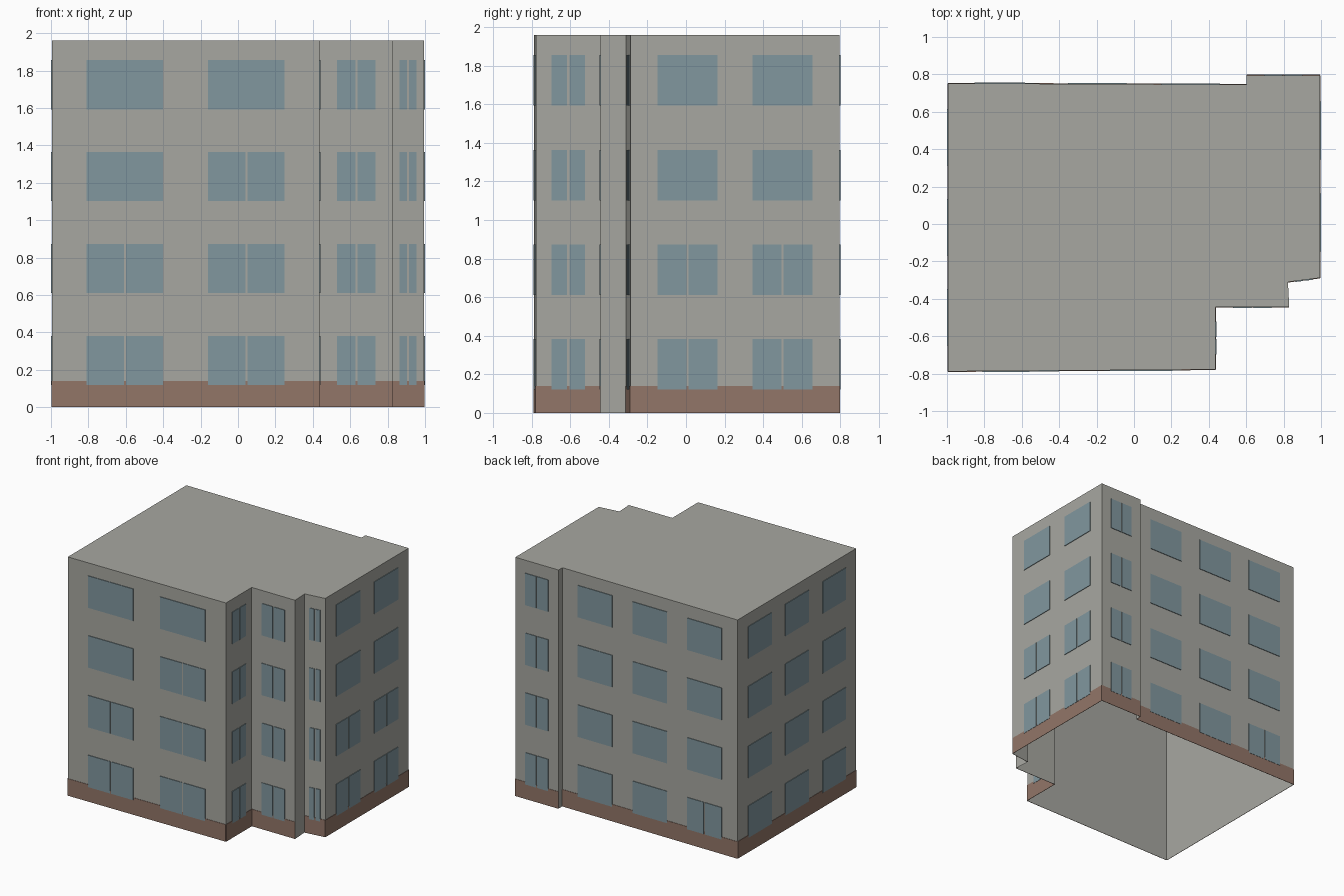
import bpy
import bmesh
from mathutils import Vector

cube = bpy.data.objects.get("Cube")
if cube:
    bpy.data.objects.remove(cube, do_unlink=True)

HEIGHT = 1.96
FLOORS = 4
FLOOR_STEP = 0.491
FIRST_WINDOW_Z = 0.12
WINDOW_HEIGHT = 0.262
MULLION = 0.011


def material(name, rgb):
    mat = bpy.data.materials.new(name)
    mat.use_nodes = True
    colour = (*rgb, 1.0)
    mat.diffuse_color = colour
    mat.node_tree.nodes["Principled BSDF"].inputs["Base Color"].default_value = colour
    return mat


concrete = material("warm grey concrete", (0.39, 0.39, 0.355))
brick = material("brown plinth", (0.29, 0.18, 0.138))
glass = material("blue grey glass", (0.22, 0.31, 0.345))


def finish(name, bm, mat):
    mesh = bpy.data.meshes.new(name)
    bm.to_mesh(mesh)
    bm.free()
    mesh.materials.append(mat)
    obj = bpy.data.objects.new(name, mesh)
    bpy.context.collection.objects.link(obj)
    return obj


def add_plate(bm, start, along, out, u0, u1, z0, z1, depth):
    """Thin box standing on a wall, between two distances along it."""
    rings = []
    for d in (0, depth):
        rings.append([bm.verts.new(start + along * u + out * d + Vector((0, 0, z)))
                      for u, z in ((u0, z0), (u1, z0), (u1, z1), (u0, z1))])
    back, front = rings
    bm.faces.new(front)
    for i in range(4):
        j = (i + 1) % 4
        bm.faces.new((back[i], back[j], front[j], front[i]))


# Each wall: start corner, and per window column the number of floors
# (from the ground) whose window is split by a mullion
walls = [
    ("front", (-0.995, -0.788), [2, 3]),
    ("front_recess_side", (0.435, -0.778), [4]),
    ("middle_front", (0.435, -0.443), [4]),
    ("corner_return", (0.83, -0.443), []),
    ("corner_front", (0.823, -0.31), [4]),
    ("right", (0.995, -0.288), [2, 2]),
    ("back_bay", (0.995, 0.795), [4]),
    ("back_return", (0.602, 0.795), []),
    ("back", (0.602, 0.745), [0, 0, 1]),
    ("left", (-0.995, 0.752), [0, 0, 0]),
]
corners = [Vector((*w[1], 0)) for w in walls]

# Building shell: walls and flat roof, open underneath
bm = bmesh.new()
low = [bm.verts.new(c) for c in corners]
high = [bm.verts.new(c + Vector((0, 0, HEIGHT))) for c in corners]
for i in range(len(low)):
    j = (i + 1) % len(low)
    bm.faces.new((low[i], low[j], high[j], high[i]))
bm.faces.new(high)
finish("building_shell", bm, concrete)

# Plinth and windows on every wall that has windows
for i, (name, _, columns) in enumerate(walls):
    if not columns:
        continue
    start = corners[i]
    edge = corners[(i + 1) % len(corners)] - start
    length = edge.length
    along = edge.normalized()
    out = Vector((along.y, -along.x, 0))

    bm = bmesh.new()
    add_plate(bm, start, along, out, 0, length, 0, 0.14, 0.003)
    finish(name + "_plinth", bm, brick)

    # Columns are spread evenly, with slightly wider end margins
    spacing = length / (len(columns) + 0.2)
    half = spacing * 0.315
    bm = bmesh.new()
    for c, split_floors in enumerate(columns):
        mid = spacing * (c + 0.6)
        for floor in range(FLOORS):
            z0 = FIRST_WINDOW_Z + floor * FLOOR_STEP
            z1 = z0 + WINDOW_HEIGHT
            if floor < split_floors:
                panes = [(mid - half, mid - MULLION / 2),
                         (mid + MULLION / 2, mid + half)]
            else:
                panes = [(mid - half, mid + half)]
            for u0, u1 in panes:
                add_plate(bm, start, along, out, u0, u1, z0, z1, 0.005)
    finish(name + "_windows", bm, glass)
